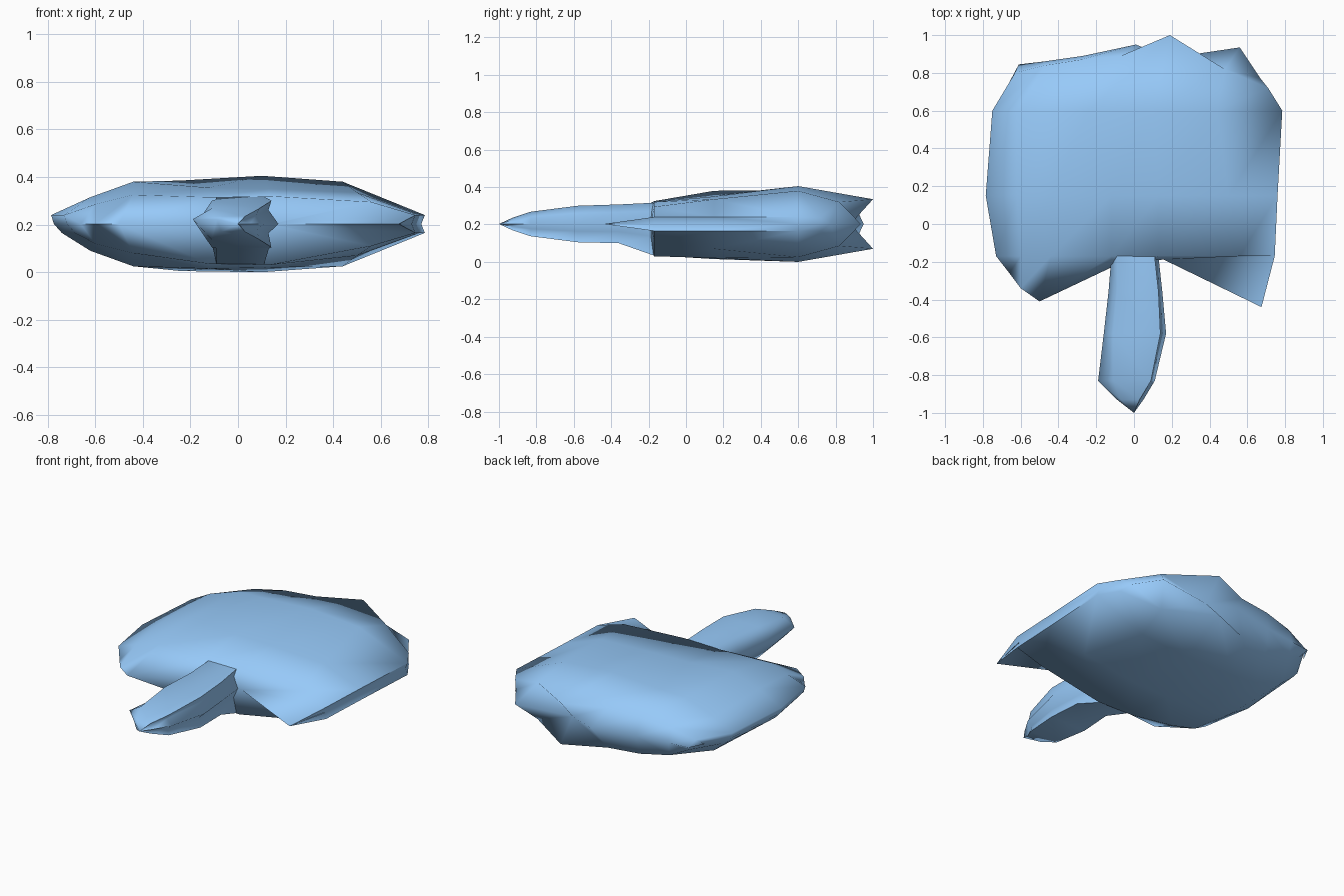
import bpy, bmesh, math

if "Cube" in bpy.data.objects:
    bpy.data.objects.remove(bpy.data.objects["Cube"])

MID = 0.2025   # height of the middle ridge; the upper half is mirrored about it

blue = bpy.data.materials.new("blue")
blue.diffuse_color = (0.31, 0.59, 0.95, 1)
blue.use_nodes = True
blue.node_tree.nodes["Principled BSDF"].inputs["Base Color"].default_value = blue.diffuse_color


def finish(name, bm, angle):
    bmesh.ops.remove_doubles(bm, verts=bm.verts, dist=0.0005)
    bmesh.ops.recalc_face_normals(bm, faces=bm.faces)
    mesh = bpy.data.meshes.new(name)
    bm.to_mesh(mesh)
    bm.free()
    mesh.materials.append(blue)
    obj = bpy.data.objects.new(name, mesh)
    bpy.context.collection.objects.link(obj)
    bpy.ops.object.select_all(action='DESELECT')
    obj.select_set(True)
    bpy.context.view_layer.objects.active = obj
    bpy.ops.object.shade_smooth_by_angle(angle=math.radians(angle))
    return obj


def skin(bm, rows, closed=False):
    """Faces between successive rows of points; the first strip is split into triangles."""
    vs = [[bm.verts.new(p) for p in r] for r in rows]
    n = len(rows[0])
    for i, (a, b) in enumerate(zip(vs, vs[1:])):
        for j in range(n if closed else n - 1):
            k = (j + 1) % n
            if i == 0 and not closed:
                bm.faces.new((a[j], a[k], b[k]))
                bm.faces.new((a[j], b[k], b[j]))
            else:
                bm.faces.new((a[j], a[k], b[k], b[j]))
    return vs


# Broad flat body: middle ridge in front, three cross-sections, jagged back rim
front_ridge = [(-.71, -.18), (-.66, -.26), (-.60, -.34), (-.50, -.41), (-.12, -.23),
               (.13, -.19), (.15, -.185), (.675, -.44), (.735, -.17)]
sections = {
    -.17: [(-.73, .24), (-.60, .285), (-.44, .325), (-.12, .315), (.13, .32), (.56, .295), (.745, .24)],
    .15: [(-.785, .24), (-.62, .315), (-.44, .38), (-.12, .355), (.13, .35), (.50, .335), (.76, .24)],
    .60: [(-.75, .24), (-.62, .31), (-.42, .38), (-.24, .385), (.10, .405), (.44, .38), (.785, .24)],
}
back_rim = [(-.63, .80, .24), (-.47, .84, .29), (-.28, .87, .32), (-.07, .89, .33),
            (.19, 1.0, .335), (.48, .82, .32), (.71, .72, .24)]
back_ridge = [(-.66, .75), (-.61, .845), (-.48, .86), (-.27, .89), (.01, .95),
              (.19, .88), (.56, .935), (.67, .77), (.735, .67)]
# extra fullness of the underside around the stem: (row, column) -> depth
fuller = {(1, 4): .055, (1, 5): .055, (2, 4): .035, (2, 5): .035, (3, 4): .015}


def with_sides(row):
    l, r = row[0], row[-1]
    return [(l[0] + .012, l[1], MID)] + row + [(r[0] - .015, r[1], MID)]


def lower(p, i, j):
    """Mirror a point to the underside, which is a little narrower on the left."""
    x, y, z = p
    if j == 1 and z > MID + .001:
        x += .045
    return (x, y, max(0, 2 * MID - z - fuller.get((i, j), 0)))


rows = [[(x, y, MID) for x, y in front_ridge]]
rows += [with_sides([(x, y, z) for x, z in sec]) for y, sec in sections.items()]
rows += [with_sides(back_rim), [(x, y, MID) for x, y in back_ridge]]

bm = bmesh.new()
skin(bm, rows)
skin(bm, [[lower(p, i, j) for j, p in enumerate(r)] for i, r in enumerate(rows)])
finish("body", bm, 90)

# Stem: rings with a notched right side (y, left, top left, top right, right, top z, bottom z)
rings = []
for y, l, tl, tr, r, top, bot in [
        (.0, -.10, -.08, .08, .11, .31, .06),
        (-.175, -.12, -.09, .11, .13, .316, .035),
        (-.36, -.135, -.09, .13, .15, .307, .10),
        (-.58, -.16, -.11, .14, .17, .30, .105),
        (-.83, -.19, -.11, .09, .11, .268, .137),
        (-.93, -.09, -.07, .03, .05, .235, .17)]:
    notch = min(tr, r) - .012
    up, dn = MID + (top - MID) * .6, MID - (MID - bot) * .4
    rings.append([(l, y, MID + .02), (tl, y, top), (tr, y, top), (notch, y, up),
                  (r, y, MID), (notch, y, dn), (tr, y, bot), (tl, y, bot)])
bm = bmesh.new()
vs = skin(bm, rings, closed=True)
tip = bm.verts.new((0, -1.0, MID))
for j in range(8):
    bm.faces.new((vs[-1][j], vs[-1][(j + 1) % 8], tip))
bm.faces.new(vs[0])
finish("stem", bm, 90)
